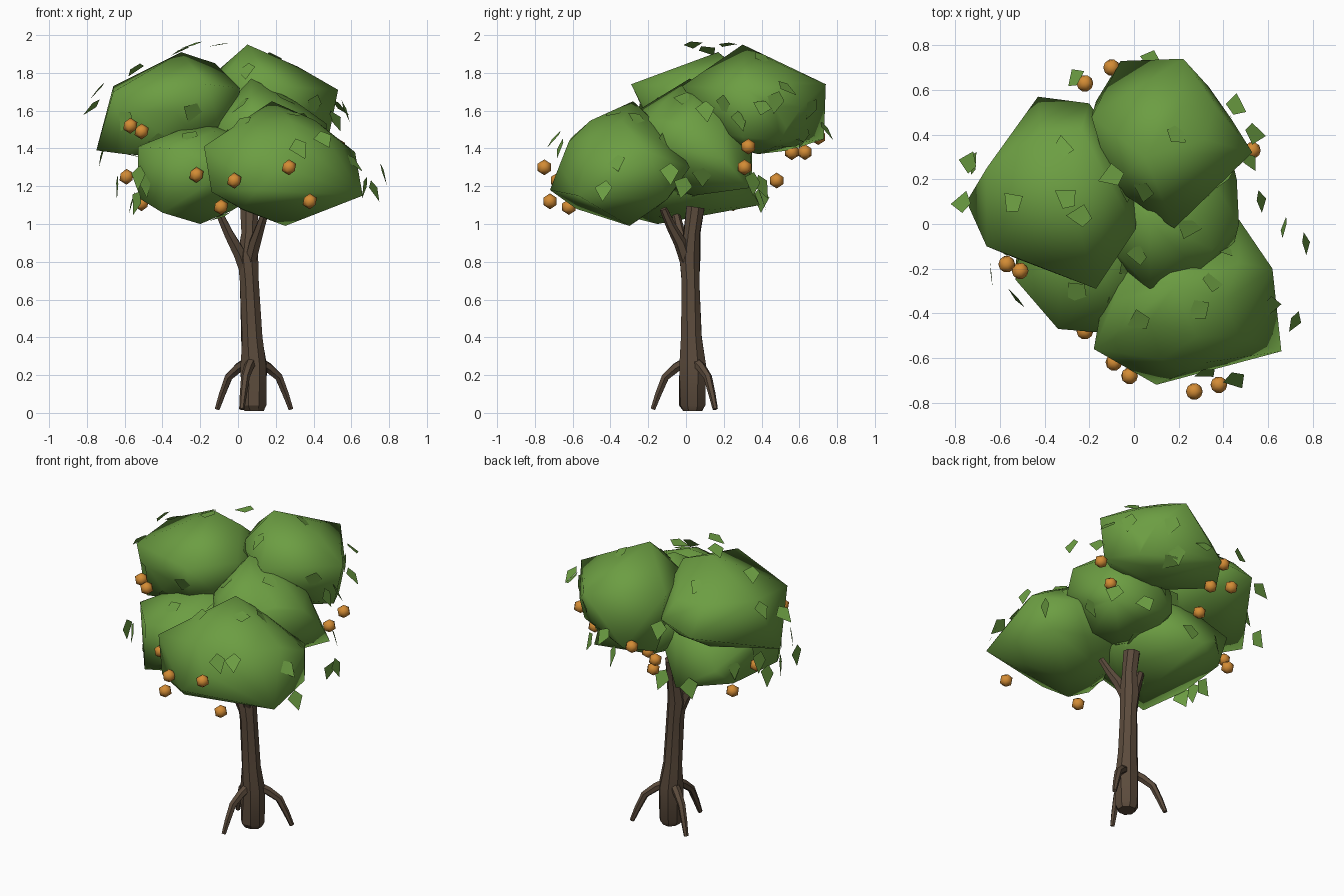
import bpy
import bmesh
import math
import random
from mathutils import Vector, Matrix

random.seed(7)

default_cube = bpy.data.objects.get("Cube")
if default_cube:
    bpy.data.objects.remove(default_cube, do_unlink=True)


def make_material(name, colour):
    material = bpy.data.materials.new(name)
    material.use_nodes = True
    rgba = (*colour, 1.0)
    material.diffuse_color = rgba
    shader = next(n for n in material.node_tree.nodes if n.type == 'BSDF_PRINCIPLED')
    shader.inputs["Base Color"].default_value = rgba
    shader.inputs["Roughness"].default_value = 0.9
    return material


foliage_green = make_material("foliage green", (0.15, 0.34, 0.055))
bark_brown = make_material("bark brown", (0.105, 0.07, 0.045))
fruit_orange = make_material("fruit orange", (0.65, 0.26, 0.035))


def finish(bm, name, material, smooth_angle=None):
    """Turn a bmesh into a named, coloured object."""
    bmesh.ops.recalc_face_normals(bm, faces=bm.faces[:])
    mesh = bpy.data.meshes.new(name)
    bm.to_mesh(mesh)
    bm.free()
    mesh.materials.append(material)
    obj = bpy.data.objects.new(name, mesh)
    bpy.context.collection.objects.link(obj)
    if smooth_angle:
        bpy.ops.object.select_all(action='DESELECT')
        obj.select_set(True)
        bpy.context.view_layer.objects.active = obj
        bpy.ops.object.shade_smooth_by_angle(angle=math.radians(smooth_angle))
    return obj


def tube(name, path, radii, sides, wobble=0.0):
    """Tapered limb: rings of points joined along a path."""
    bm = bmesh.new()
    points = [Vector(p) for p in path]
    rings = []
    for i, (centre, radius) in enumerate(zip(points, radii)):
        before, after = points[max(i - 1, 0)], points[min(i + 1, len(points) - 1)]
        turn = Vector((0, 0, 1)).rotation_difference(after - before)
        ring = []
        for k in range(sides):
            angle = math.tau * (k + 0.5) / sides
            r = radius * (1 + random.uniform(-wobble, wobble))
            offset = Vector((math.cos(angle) * r, math.sin(angle) * r, 0))
            ring.append(bm.verts.new(centre + turn @ offset))
        rings.append(ring)
    for low, high in zip(rings, rings[1:]):
        for k in range(sides):
            n = (k + 1) % sides
            bm.faces.new((low[k], low[n], high[n], high[k]))
    bm.faces.new(rings[0][::-1])
    bm.faces.new(rings[-1])
    return finish(bm, name, bark_brown, 30)


# Trunk, branches and roots
tube("trunk",
     [(.085, .035, .01), (.085, .035, .04), (.085, .035, .25), (.075, .03, .4), (.06, .025, .7),
      (.05, .02, .82), (.06, .03, .95), (.06, .05, 1.09)],
     [.055, .074, .072, .06, .053, .058, .046, .05], 8, 0.08)
tube("right_branch", [(.05, .02, .72), (.01, 0, .84), (-.05, -.03, .95), (-.11, -.06, 1.08)],
     [.035, .037, .028, .02], 6)
tube("left_branch", [(.06, .01, .78), (.09, -.03, .9), (.12, -.08, .99), (.15, -.12, 1.08)],
     [.035, .034, .026, .02], 6)

base = Vector((.08, .03, 0))
for name, tip in (("left_root", (.28, .155)), ("right_root", (-.11, .155)), ("front_root", (.02, -.175))):
    reach = Vector((*tip, 0)) - base
    stations = ((.15, .27), (.4, .24), (.68, .19), (.86, .1), (1, .02))
    tube(name, [base + reach * t + Vector((0, 0, z)) for t, z in stations],
         [.028, .027, .023, .019, .014], 6)


# Foliage clumps: the hull of a rounded core and a few outlying corners
clumps = []


def clump(name, centre, radii, corners):
    core = bmesh.new()
    bmesh.ops.create_icosphere(
        core, subdivisions=2, radius=1,
        matrix=Matrix.Translation(centre) @ Matrix.Diagonal((*radii, 1)))
    bm = bmesh.new()
    for point in [v.co for v in core.verts] + corners:
        bm.verts.new(point)
    core.free()
    bmesh.ops.convex_hull(bm, input=bm.verts[:])
    loose = [v for v in bm.verts if not v.link_faces]
    bmesh.ops.delete(bm, geom=loose, context='VERTS')
    clumps.append(finish(bm, name, foliage_green, 80))


clump("back_clump", (.17, .38, 1.62), (.28, .29, .25),
      [(.05, .3, 1.95), (.53, .32, 1.71), (.22, .74, 1.74), (-.06, .73, 1.45),
       (-.17, .55, 1.39), (-.19, .48, 1.74), (.18, -.02, 1.73), (.48, .3, 1.46),
       (.38, .5, 1.44), (-.1, .17, 1.74)])
clump("right_clump", (-.33, .13, 1.59), (.34, .35, .24),
      [(-.3, .17, 1.91), (-.75, .1, 1.39), (-.66, .25, 1.73), (-.43, .57, 1.55),
       (-.2, .54, 1.6), (-.17, -.29, 1.74), (-.66, -.1, 1.7), (-.6, -.08, 1.37),
       (.01, -.02, 1.72), (-.12, .2, 1.85)])
clump("left_clump", (.22, -.34, 1.31), (.36, .33, .28),
      [(.66, -.57, 1.15), (.62, -.2, 1.38), (.1, -.72, 1.18), (-.18, -.56, 1.41),
       (.02, -.58, 1.08), (.25, -.3, .99), (-.14, -.58, 1.17), (.18, -.28, 1.65),
       (.47, .02, 1.3), (.55, -.1, 1.13)])
clump("front_clump", (-.18, -.07, 1.28), (.33, .36, .25),
      [(-.53, -.25, 1.41), (-.53, -.18, 1.14), (-.34, -.47, 1.4), (-.4, -.39, 1.06),
       (-.1, -.49, 1.25), (-.2, -.15, 1), (-.44, .33, 1.25), (-.2, .39, 1.1),
       (-.48, .2, 1.13)])
clump("middle_clump", (.14, .04, 1.42), (.31, .31, .27),
      [(.47, 0, 1.53), (.46, .2, 1.35), (.07, .02, 1.77), (.43, .33, 1.19),
       (0, .35, 1.25), (.07, -.29, 1.58), (.3, -.2, 1.55), (.45, -.08, 1.4)])

# Faceted fruit hanging around the foliage
fruit_spots = [(.27, -.75, 1.3), (.38, -.72, 1.12), (-.09, -.62, 1.09), (-.02, -.68, 1.23),
               (-.22, -.48, 1.26), (-.57, -.18, 1.52), (-.51, -.21, 1.49), (.53, .33, 1.41),
               (-.22, .63, 1.38), (-.1, .7, 1.46), (-.59, .12, 1.25), (-.51, .25, 1.11),
               (-.1, .48, 1.23), (.44, .31, 1.3), (-.12, .56, 1.38)]
for i, spot in enumerate(fruit_spots):
    bm = bmesh.new()
    bmesh.ops.create_icosphere(bm, subdivisions=1, radius=.042, matrix=Matrix.Translation(spot))
    finish(bm, f"fruit_{i + 1}", fruit_orange, 60)

# Loose four-cornered leaves
leaf_mesh = bmesh.new()


def add_leaf(position, normal, size):
    """Flat kite hanging downhill on the given normal."""
    normal = normal.normalized()
    down = Vector((random.uniform(-.4, .4), random.uniform(-.4, .4), -1))
    down = (down - normal * down.dot(normal)).normalized()
    side = normal.cross(down)
    kite = ((0, 1), (.8, -.1), (.25, -.8), (-.7, -.3))
    leaf_mesh.faces.new([leaf_mesh.verts.new(position + (side * u + down * v) * size)
                         for u, v in kite])


def tilted(normal, amount):
    return normal + Vector([random.uniform(-amount, amount) for _ in range(3)])


# Leaves lying on the clumps
for obj in clumps:
    faces = [f for f in obj.data.polygons if f.area > .004]
    for face in random.sample(faces, min(9, len(faces))):
        add_leaf(face.center + face.normal * .006, tilted(face.normal, .2), .068)

# Leaves floating clear of the clumps, turned outwards and upwards
heart = Vector((0, 0, 1.35))
floating = [(.77, -.09, 1.27), (.67, -.02, 1.2), (.72, -.44, 1.18), (.57, .1, 1.6),
            (.46, .53, 1.72), (.54, .4, 1.62), (.52, .28, 1.55), (-.77, .1, 1.62),
            (-.74, .28, 1.71), (-.26, .66, 1.6), (.08, .74, 1.5), (.32, -.67, 1.4),
            (.45, -.7, 1.45), (-.24, .04, 1.95), (-.3, .12, 1.92), (-.54, .1, 1.82),
            (-.1, .22, 1.95)]
for spot in floating:
    place = Vector(spot)
    outward = (place - heart).normalized() + Vector((0, 0, .4))
    add_leaf(place, tilted(outward, .4), .068)

# Leaves dangling below the rim
dangling = [(-.54, -.2, 1.12), (-.56, -.03, 1.12), (-.64, -.22, 1.2), (-.53, -.33, 1.25),
            (-.72, .28, 1.37), (-.3, .4, 1.13), (-.1, .4, 1.14), (.25, .4, 1.2), (.45, .35, 1.22)]
for spot in dangling:
    place = Vector(spot)
    add_leaf(place, tilted(Vector((place.x, place.y, .1)).normalized(), .3), .075)

finish(leaf_mesh, "leaves", foliage_green)
